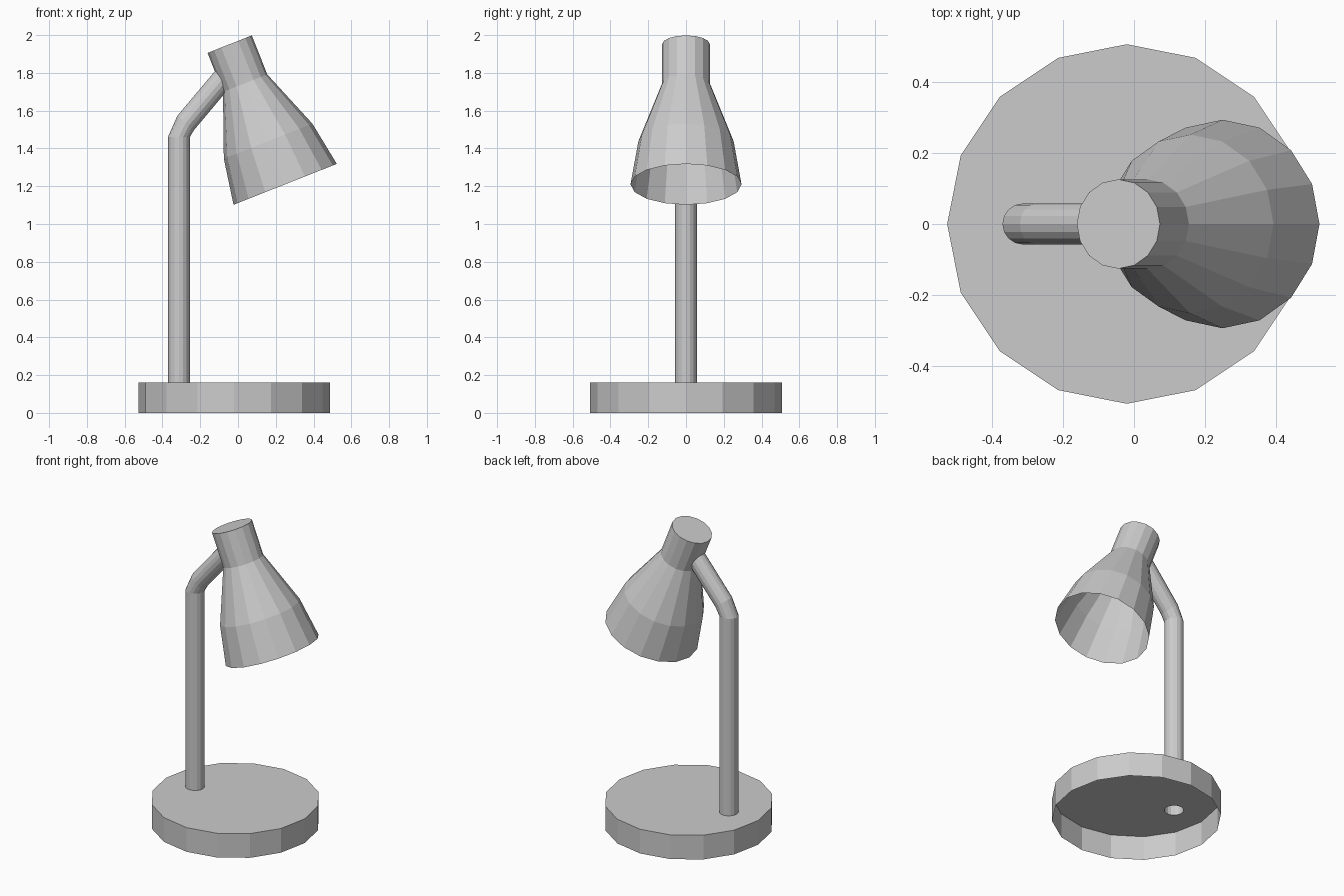
import bpy, bmesh
from math import sin, cos, pi, radians
from mathutils import Vector

if "Cube" in bpy.data.objects:
    bpy.data.objects.remove(bpy.data.objects["Cube"])

SIDES = 16


def ring(bm, x, z, r, tilt=0):
    """Circle of verts around (x, 0, z); its axis leans towards +x by tilt degrees."""
    t = radians(tilt)
    u, v = Vector((cos(t), 0, -sin(t))), Vector((0, 1, 0))
    return [bm.verts.new(Vector((x, 0, z)) + r * (cos(a) * u + sin(a) * v))
            for a in (2 * pi * i / SIDES for i in range(SIDES))]


def skin(bm, lower, upper):
    for i in range(SIDES):
        j = (i + 1) % SIDES
        bm.faces.new((lower[i], lower[j], upper[j], upper[i]))


def loft(bm, specs):
    """Join successive rings, listed from bottom to top."""
    rings = [ring(bm, *s) for s in specs]
    for a, b in zip(rings, rings[1:]):
        skin(bm, a, b)
    return rings


def finish(bm, name):
    mesh = bpy.data.meshes.new(name)
    bm.to_mesh(mesh)
    bm.free()
    obj = bpy.data.objects.new(name, mesh)
    bpy.context.collection.objects.link(obj)


STEM_X, STEM_R, BASE_H = -0.313, 0.058, 0.16

# Base: shell open underneath, with a hole in the top for the stem
bm = bmesh.new()
rim = loft(bm, [(-0.02, 0, 0.507), (-0.02, BASE_H, 0.507)])[1]
hole = ring(bm, STEM_X, BASE_H, STEM_R)
edges = [bm.edges.get((rim[i], rim[i - 1])) for i in range(SIDES)]
edges += [bm.edges.new((hole[i], hole[i - 1])) for i in range(SIDES)]
bmesh.ops.triangle_fill(bm, edges=edges, use_beauty=True, normal=(0, 0, 1))
finish(bm, "base")

# Stem: open tube, bent over towards the shade
bm = bmesh.new()
loft(bm, [(STEM_X, BASE_H, STEM_R), (STEM_X, 1.46, STEM_R),
          (-0.277, 1.535, STEM_R, 40), (-0.072, 1.779, STEM_R, 40)])
finish(bm, "stem")

# Shade: thin tilted bell, open at the rim and closed at the neck
bm = bmesh.new()
TILT = -21.6
down = Vector((-sin(radians(TILT)), 0, -cos(radians(TILT))))
top = Vector((-0.044, 0, 1.952))
profile = [(0.798, 0.294), (0.552, 0.252), (0.222, 0.126), (0, 0.126)]
specs = []
for dist, r in profile:
    c = top + down * dist
    specs.append((c.x, c.z, r, TILT))
bm.faces.new(loft(bm, specs)[-1])
finish(bm, "shade")
